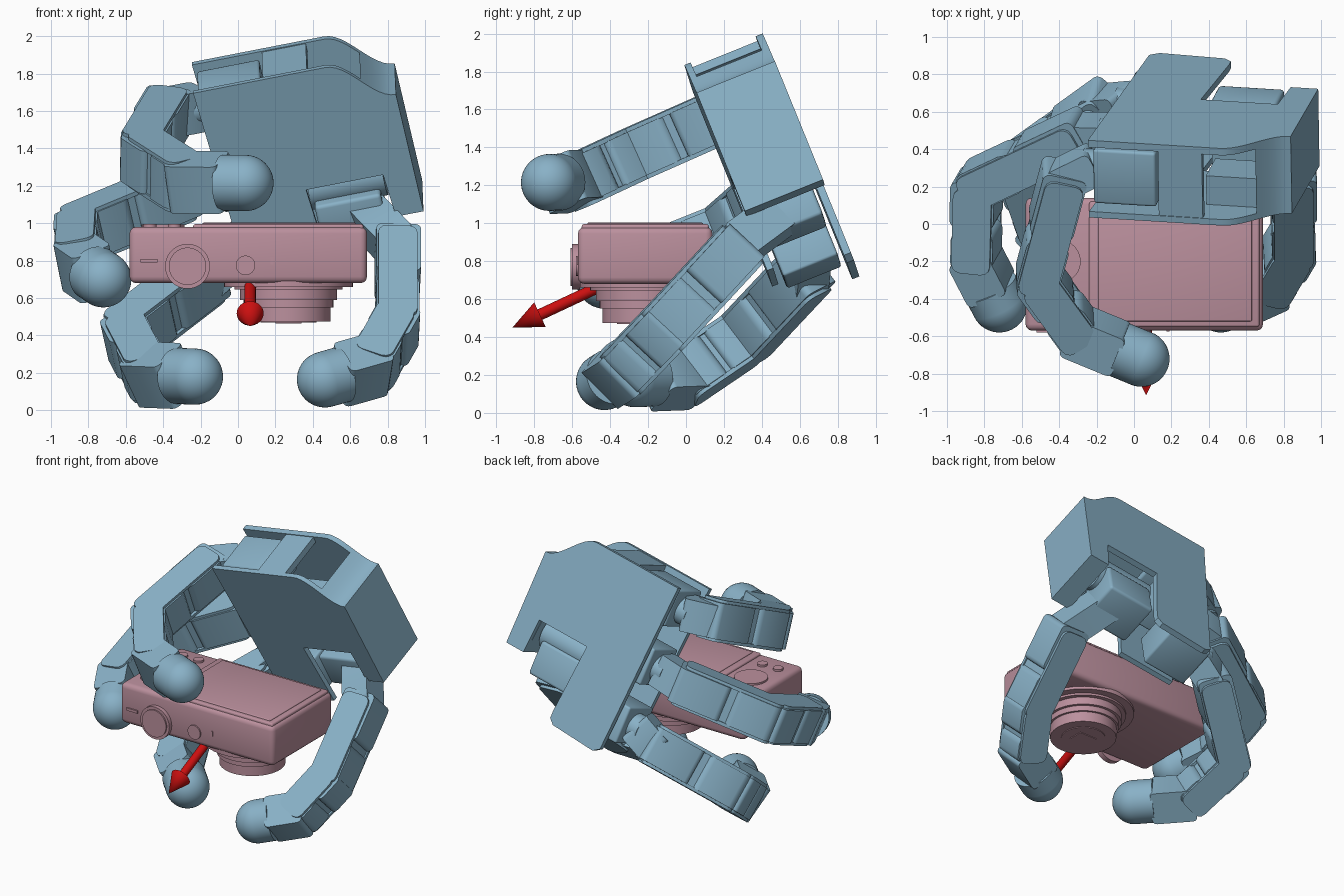
import bpy, bmesh, math
from mathutils import Vector as V, Matrix

if "Cube" in bpy.data.objects:
    bpy.data.objects.remove(bpy.data.objects["Cube"])


def material(name, col):
    m = bpy.data.materials.new(name)
    m.diffuse_color = (*col, 1)
    m.use_nodes = True
    m.node_tree.nodes["Principled BSDF"].inputs["Base Color"].default_value = m.diffuse_color
    return m


BLUE = material("hand_blue", (0.25, 0.44, 0.57))
PINK = material("camera_pink", (0.50, 0.28, 0.34))
RED = material("arrow_red", (0.60, 0.005, 0.005))


def finish(name, bm, mat, angle=35):
    bmesh.ops.recalc_face_normals(bm, faces=bm.faces)
    me = bpy.data.meshes.new(name)
    bm.to_mesh(me)
    bm.free()
    ob = bpy.data.objects.new(name, me)
    bpy.context.collection.objects.link(ob)
    me.materials.append(mat)
    bpy.context.view_layer.objects.active = ob
    ob.select_set(True)
    bpy.ops.object.shade_smooth_by_angle(angle=math.radians(angle))
    ob.select_set(False)
    return ob


def frame(o, x, y, z):
    m = Matrix((x, y, z)).transposed().to_4x4()
    m.translation = o
    return m


def box(name, lo, hi, mat, m=Matrix(), bevel=0, axis=None, seg=3):
    """Box between two corners in frame m; axis limits the bevel to edges along it."""
    lo, hi = V(lo), V(hi)
    bm = bmesh.new()
    bmesh.ops.create_cube(bm, size=1, matrix=Matrix.Translation((lo + hi) / 2)
                          @ Matrix.Diagonal((*(hi - lo), 1)))
    if bevel:
        es = [e for e in bm.edges if axis is None or
              abs((e.verts[0].co - e.verts[1].co)[axis]) > 1e-4]
        bmesh.ops.bevel(bm, geom=es, offset=bevel, segments=seg, profile=0.5, affect='EDGES')
    bm.transform(m)
    return finish(name, bm, mat)


def rod(name, p, q, r1, mat, r2=None, seg=40):
    p, q = V(p), V(q)
    d = q - p
    m = Matrix.Translation((p + q) / 2) @ d.to_track_quat('Z', 'Y').to_matrix().to_4x4()
    bm = bmesh.new()
    bmesh.ops.create_cone(bm, cap_ends=True, segments=seg, radius1=r1,
                          radius2=r1 if r2 is None else r2, depth=d.length, matrix=m)
    return finish(name, bm, mat)


def plate(name, pts, t0, t1, m):
    """Flat outline extruded along the local z of frame m."""
    bm = bmesh.new()
    f = bm.faces.new([bm.verts.new((a, b, t0)) for a, b in pts])
    r = bmesh.ops.extrude_face_region(bm, geom=[f])
    bmesh.ops.translate(bm, vec=(0, 0, t1 - t0),
                        verts=[g for g in r["geom"] if isinstance(g, bmesh.types.BMVert)])
    bm.transform(m)
    return finish(name, bm, BLUE)


# palm frame: a = towards wrist, b = across the fingers, t = front to back
va = V((0.975, -0.06, 0.19)).normalized()
ub = V((0.2, 0.37, -0.91))
ub = (ub - va * ub.dot(va)).normalized()
PALM = frame(V((-0.24, 0.035, 1.695)), va, ub, va.cross(ub))

# palm shell: L-shaped front and back plates with an S-curved wrist shoulder
shoulder = [(0.72 + 0.34 * i / 12, 0.115 - 0.115 * math.cos(math.pi * i / 12)) for i in range(13)]
outline = [(0, 0)] + shoulder + [(1.07, 0.92), (0.92, 0.92), (0.90, 0.67), (0.48, 0.67),
                                 (0.53, 1.18), (0.53, 1.23), (0.49, 1.265)]
plate("palm_front", outline[:-3] + [(0.52, 1.15), (0.08, 1.15)], 0, 0.035, PALM)
plate("palm_back", outline + [(0.13, 1.285), (0.08, 1.25)], 0.405, 0.445, PALM)
wrist = [s for s in shoulder if s[0] > 0.88] + [(1.07, 0.92), (0.92, 0.92), (0.89, 0.6)]
plate("wrist_block", wrist, 0.03, 0.41, PALM)
box("palm_top_rib", (0.38, 0.005, 0.03), (0.62, 0.05, 0.41), BLUE, PALM)
box("palm_electronics", (0.6, 0.2, 0.03), (0.9, 0.45, 0.2), BLUE, PALM)
box("palm_inner_block", (0.55, 0.6, 0.03), (0.9, 0.64, 0.41), BLUE, PALM)


def link(name, p, q, hinge, w=0.25, d=0.24, ext=0.06):
    """One finger link: motor block, hinge knuckle and full-length cheek plates."""
    x = (q - p).normalized()
    y = (hinge - x * hinge.dot(x)).normalized()
    m = frame(p, x, y, x.cross(y))
    n = (q - p).length
    box(name + "_motor", (-ext, -w / 2, -d / 2), (n * 0.5, w / 2, d / 2), BLUE, m, 0.035, 1)
    box(name + "_knuckle", (n * 0.56, -w / 2, -d / 2), (n + ext, w / 2, d / 2 - 0.01), BLUE, m, 0.05, 1)
    box(name + "_web", (n * 0.4, -w / 2, -d / 2 + 0.03), (n * 0.7, w / 2, d / 2 - 0.03), BLUE, m)
    for s in (-1, 1):
        c = s * (w / 2 + 0.008)
        box(name + "_cheek", (-ext + 0.03, c - 0.012, -d / 2 + 0.01), (n + ext, c + 0.012, d / 2 - 0.02),
            BLUE, m, 0.05, 1)


def yoke(name, p, q, hinge, w, d):
    """Plain block joining a base motor to a finger."""
    x = (q - p).normalized()
    y = (hinge - x * hinge.dot(x)).normalized()
    box(name, (-0.05, -w / 2, -d / 2), ((q - p).length + 0.05, w / 2, d / 2), BLUE,
        frame(p, x, y, x.cross(y)), 0.03, 1)


def finger(name, joints, tip, r=0.15):
    j = [V(p) for p in joints] + [V(tip)]
    hinge = (j[1] - j[0]).cross(j[2] - j[1])
    link(name + "_proximal", j[0], j[1], hinge)
    link(name + "_middle", j[1], j[2], hinge, ext=0.04)
    d = j[3] - j[2]
    yoke(name + "_distal", j[2], j[2] + d * 0.55, hinge, 0.27, 0.23)
    # domed fingertip
    rod(name + "_tip_sleeve", j[2] + d * 0.64, j[3], r, BLUE, seg=48)
    bm = bmesh.new()
    bmesh.ops.create_uvsphere(bm, u_segments=48, v_segments=24, radius=r,
                              matrix=Matrix.Translation(j[3])
                              @ d.to_track_quat('Z', 'Y').to_matrix().to_4x4())
    finish(name + "_tip", bm, BLUE)


fingers = {
    "index": ([(-0.38, 0.24, 1.59), (-0.52, -0.28, 1.36), (-0.30, -0.58, 1.22)], (0.04, -0.72, 1.215), 0.17),
    "middle": ([(-0.31, 0.47, 1.17), (-0.84, 0.22, 0.95), (-0.85, -0.18, 0.79)], (-0.72, -0.43, 0.70), 0.61),
    "ring": ([(-0.17, 0.62, 0.73), (-0.60, 0.31, 0.40), (-0.49, 0.0, 0.19)], (-0.23, -0.27, 0.18), 1.05)}
for name, (joints, tip, b) in fingers.items():
    finger(name, joints, tip)
    # base motor between the palm plates, its output disc, and the yoke to the finger
    box(name + "_motor", (0.02, b - 0.14, 0.07), (0.36, b + 0.13, 0.38), BLUE, PALM, 0.015)
    rod(name + "_motor_disc", PALM @ V((-0.06, b, 0.22)), PALM @ V((0.03, b, 0.22)), 0.1, BLUE)
    yoke(name + "_yoke", PALM @ V((-0.04, b, 0.22)), V(joints[0]), ub, 0.23, 0.19)

# thumb with its motor in the palm notch
thumb = [(0.855, 0.28, 0.87), (0.855, -0.1, 0.46), (0.73, -0.31, 0.24)]
finger("thumb", thumb, (0.465, -0.43, 0.165))
rod("thumb_motor", PALM @ V((0.48, 0.76, 0.25)), PALM @ V((0.89, 0.76, 0.25)), 0.12, BLUE)
box("thumb_motor_block", (0.50, 0.8, 0.06), (0.86, 1.05, 0.38), BLUE, PALM, 0.02)
yoke("thumb_yoke", PALM @ V((0.74, 0.93, 0.20)), V((0.84, 0.28, 0.89)), va, 0.2, 0.22)

# camera body lying on its front, screen up
box("camera_body", (-0.58, -0.57, 0.68), (0.69, 0.14, 0.98), PINK, bevel=0.035)
box("camera_back_panel", (-0.24, -0.55, 0.95), (0.67, 0.12, 0.995), PINK, bevel=0.012)
box("camera_screen", (-0.19, -0.52, 0.98), (0.63, 0.09, 1.003), PINK, bevel=0.006)
rod("control_wheel", (-0.40, -0.2, 0.97), (-0.40, -0.2, 0.993), 0.115, PINK)
for i, (x, y) in enumerate([(-0.47, -0.42), (-0.34, -0.42), (-0.47, 0.02), (-0.34, 0.02)]):
    rod(f"back_button_{i}", (x, y, 0.97), (x, y, 0.995), 0.035, PINK)
# controls on the camera's top side
rod("mode_dial", (-0.27, -0.56, 0.77), (-0.27, -0.60, 0.77), 0.12, PINK)
rod("mode_dial_cap", (-0.27, -0.59, 0.77), (-0.27, -0.61, 0.77), 0.1, PINK)
rod("shutter_button", (0.04, -0.56, 0.775), (0.04, -0.58, 0.775), 0.052, PINK)
box("power_switch", (-0.52, -0.58, 0.79), (-0.43, -0.56, 0.81), PINK)
box("indicator", (0.175, -0.575, 0.78), (0.19, -0.56, 0.82), PINK)
# stepped lens pointing down
steps = [(0.70, 0.66, 0.345), (0.67, 0.645, 0.29), (0.65, 0.59, 0.26), (0.60, 0.55, 0.24), (0.56, 0.475, 0.225)]
for i, (z0, z1, r) in enumerate(steps):
    rod(f"lens_ring_{i}", (0.27, -0.215, z0), (0.27, -0.215, z1), r, PINK, seg=56)
rod("lens_inner_rim", (0.27, -0.215, 0.5), (0.27, -0.215, 0.47), 0.15, PINK)
box("lens_shutter", (0.2, -0.27, 0.465), (0.34, -0.16, 0.49), PINK)

# direction arrow
start, tip = V((0.065, -0.2, 0.785)), V((0.065, -0.915, 0.45))
ad = (tip - start).normalized()
rod("arrow_shaft", start, tip - ad * 0.13, 0.03, RED, seg=24)
rod("arrow_head", tip - ad * 0.16, tip, 0.072, RED, 0, seg=32)
